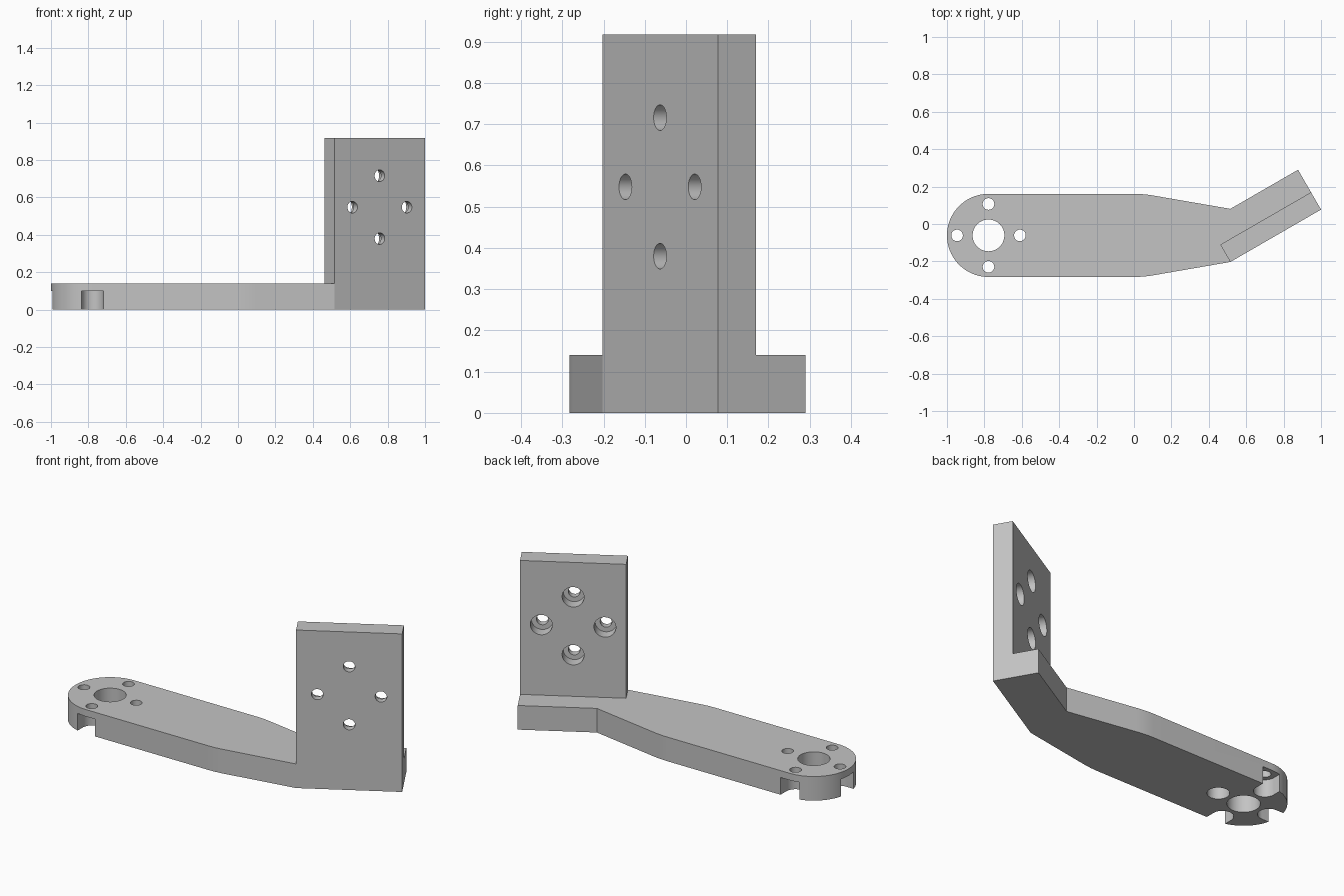
import bpy, bmesh
from math import sin, cos, pi, radians
from mathutils import Matrix, Vector

cube = bpy.data.objects.get("Cube")
if cube:
    bpy.data.objects.remove(cube, do_unlink=True)

grey = bpy.data.materials.new("light grey")
grey.use_nodes = True
GREY = (0.55, 0.55, 0.55, 1)
grey.diffuse_color = GREY
grey.node_tree.nodes["Principled BSDF"].inputs["Base Color"].default_value = GREY


def arc(cx, cy, r, start, end, n):
    """Points along an arc, angles in degrees."""
    angles = [radians(start + (end - start) * i / n) for i in range(n + 1)]
    return [(cx + r * cos(a), cy + r * sin(a)) for a in angles]


def circle(cx, cy, r, n=40):
    return arc(cx, cy, r, 0, 360, n)[:-1]


def prism(name, outline, low, high, frame=Matrix()):
    """Extrude a counter-clockwise outline from low to high, then place it."""
    bm = bmesh.new()
    face = bm.faces.new([bm.verts.new((x, y, low)) for x, y in outline])
    top = bmesh.ops.extrude_face_region(bm, geom=[face])["geom"]
    moved = [v for v in top if isinstance(v, bmesh.types.BMVert)]
    bmesh.ops.translate(bm, verts=moved, vec=(0, 0, high - low))
    bmesh.ops.recalc_face_normals(bm, faces=bm.faces)
    bm.transform(frame)
    mesh = bpy.data.meshes.new(name)
    bm.to_mesh(mesh)
    bm.free()
    mesh.materials.append(grey)
    obj = bpy.data.objects.new(name, mesh)
    bpy.context.collection.objects.link(obj)
    return obj


def cut(obj, outline, low, high, frame=Matrix()):
    """Subtract a prism from an object."""
    cutter = prism("cutter", outline, low, high, frame)
    cutter.hide_render = True
    mod = obj.modifiers.new("cut", 'BOOLEAN')
    mod.operation, mod.solver, mod.object = 'DIFFERENCE', 'EXACT', cutter
    bpy.context.view_layer.objects.active = obj
    bpy.ops.object.modifier_apply(modifier=mod.name)
    bpy.data.objects.remove(cutter, do_unlink=True)


# Shared sizes
EYE = Vector((-0.778, -0.061))
EYE_R, THICK, SPREAD = 0.222, 0.14, 0.168
HOLE_R, BORE_R, WALL = 0.031, 0.058, 0.04
LENGTH, HEIGHT, PLATE = 0.56, 0.917, 0.107
CORNER = Vector((0.515, -0.203, 0))
along = Vector((cos(pi / 6), sin(pi / 6), 0))
back = Vector((-along.y, along.x, 0))

# Upper edge of the arm: a soft bend, then a taper to the foot
bend_a, bend_b, bend_c = Vector((0, EYE_R)), Vector((0.055, EYE_R)), Vector((0.11, 0.212))
bend = []
for i in range(9):
    t = i / 8
    bend.append(bend_a * (1 - t) ** 2 + bend_b * 2 * t * (1 - t) + bend_c * t * t)
upper = [(p.x, EYE.y + p.y) for p in bend]
lower = [(p.x, EYE.y - p.y) for p in bend]

# Horizontal arm with rounded eye and angled foot
end = CORNER + along * LENGTH
depth = 0.284 * along.x
rear = end + back * depth
outline = arc(EYE.x, EYE.y, EYE_R, 90, 270, 48) + lower
outline += [CORNER[:2], end[:2], rear[:2], (CORNER.x, CORNER.y + 0.284)] + upper[::-1]
arm = prism("arm", outline, 0, THICK)

# Eye hole, ring of screw holes, and recesses below that open at the rim
cut(arm, circle(EYE.x, EYE.y, 0.085), -0.1, 0.3)
for quarter in range(4):
    frame = Matrix.Translation(EYE.to_3d()) @ Matrix.Rotation(quarter * pi / 2, 4, 'Z')
    cut(arm, circle(SPREAD, 0, HOLE_R), -0.1, 0.3, frame)
    if quarter == 0:
        recess = circle(SPREAD, 0, BORE_R)
    else:
        recess = arc(SPREAD, 0, BORE_R, 90, 270, 20) + [(0.3, -BORE_R), (0.3, BORE_R)]
    cut(arm, recess, -0.1, THICK - WALL, frame)

# Upright plate: local x runs along it, local y is up, local z faces the front
frame = Matrix((along, (0, 0, 1), -back)).transposed().to_4x4()
frame.translation = CORNER
rect = [(0, THICK), (LENGTH, THICK), (LENGTH, HEIGHT), (0, HEIGHT)]
plate = prism("upright_plate", rect, -PLATE, 0, frame)

# Screw holes through the plate, counterbored from the back
for quarter in range(4):
    a = quarter * pi / 2
    x, y = LENGTH / 2 + SPREAD * cos(a), 0.548 + SPREAD * sin(a)
    cut(plate, circle(x, y, HOLE_R), -0.3, 0.1, frame)
    cut(plate, circle(x, y, BORE_R), -0.3, -WALL, frame)

# Smooth curved walls, keep corners sharp
for obj in (arm, plate):
    bpy.ops.object.select_all(action='DESELECT')
    obj.select_set(True)
    bpy.context.view_layer.objects.active = obj
    bpy.ops.object.shade_smooth_by_angle(angle=radians(20))
    for poly in obj.data.polygons:
        poly.material_index = 0
